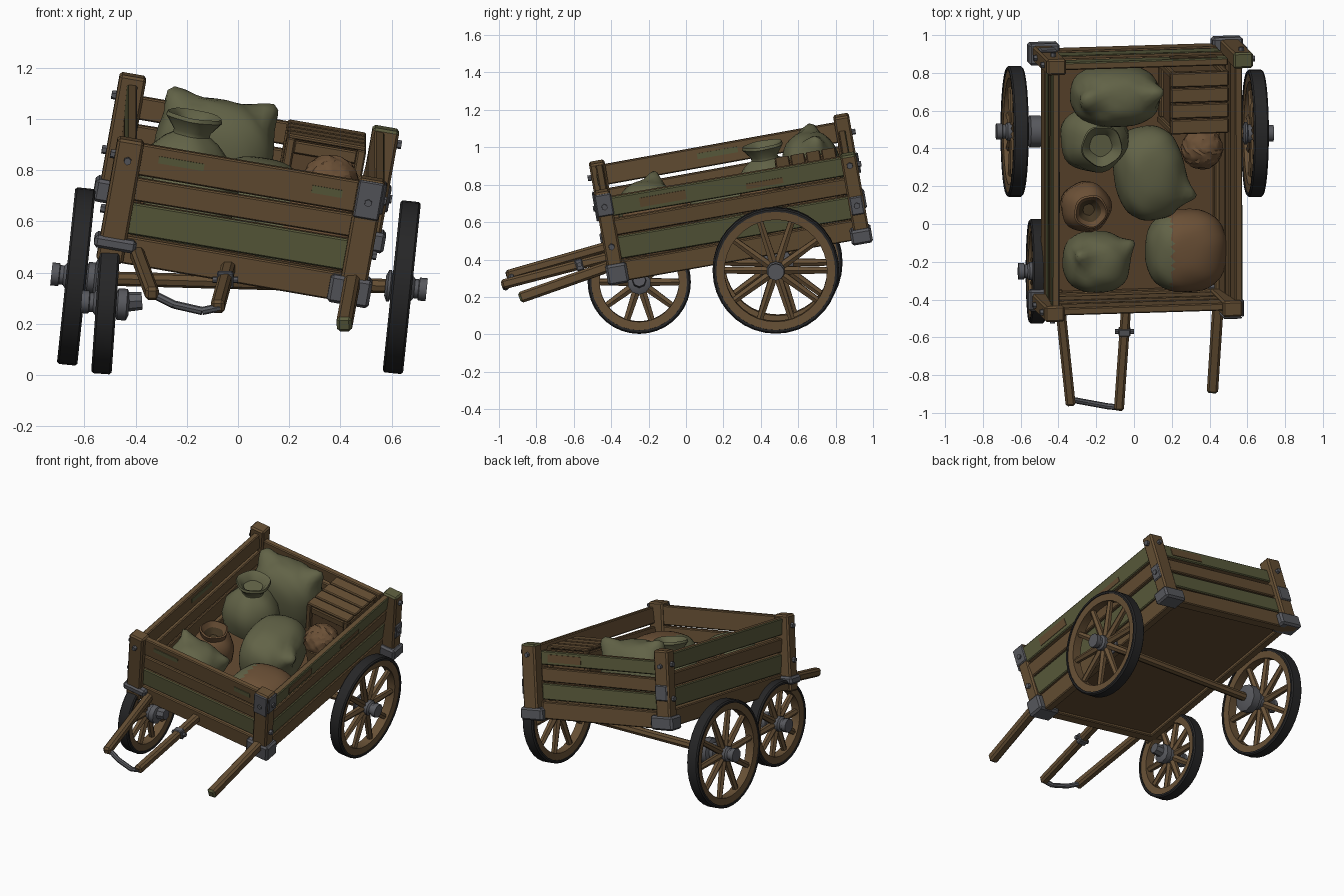
import bpy, bmesh, math, random
from mathutils import Matrix, Vector

if "Cube" in bpy.data.objects:
    bpy.data.objects.remove(bpy.data.objects["Cube"])
random.seed(4)

def mat(name, r, g, b):
    m = bpy.data.materials.new(name)
    lin = lambda c: ((c / 255 + .055) / 1.055) ** 2.4
    m.diffuse_color = (lin(r), lin(g), lin(b), 1)
    m.use_nodes = True
    m.node_tree.nodes["Principled BSDF"].inputs["Base Color"].default_value = m.diffuse_color
    return m

WOOD = mat("brown_wood", 100, 78, 51)
RIMW = mat("wheel_wood", 104, 81, 54)
DARK = mat("floor_wood", 93, 70, 46)
GREEN = mat("green_paint", 90, 91, 60)
SACK = mat("green_sack", 98, 99, 71)
BROWN = mat("brown_sack", 107, 80, 54)
METAL = mat("grey_metal", 88, 89, 94)
TIRE = mat("black_tire", 38, 38, 39)
MOUTH = mat("sack_opening", 70, 56, 36)

def finish(name, bm, mats, M=Matrix(), smooth=None):
    bmesh.ops.recalc_face_normals(bm, faces=bm.faces)
    me = bpy.data.meshes.new(name)
    bm.to_mesh(me); bm.free()
    for m in mats:
        me.materials.append(m)
    ob = bpy.data.objects.new(name, me)
    bpy.context.collection.objects.link(ob)
    ob.matrix_world = M
    if smooth:
        bpy.context.view_layer.objects.active = ob
        ob.select_set(True)
        bpy.ops.object.shade_smooth_by_angle(angle=math.radians(smooth))
        ob.select_set(False)
    return ob

def box(name, size, loc, m, M=Matrix(), rot=Matrix(), paint=None, bevel=.006):
    # paint = (outward direction, material) colours only the faces pointing that way
    bm = bmesh.new()
    bmesh.ops.create_cube(bm, size=1)
    bmesh.ops.scale(bm, vec=size, verts=bm.verts)
    if bevel:
        bmesh.ops.bevel(bm, geom=bm.edges[:], offset=bevel, segments=1, affect='EDGES')
    bm.normal_update()
    if paint:
        for f in bm.faces:
            f.material_index = int(f.normal.dot(Vector(paint[0])) > .5)
    return finish(name, bm, [m] + ([paint[1]] if paint else []), M @ Matrix.Translation(loc) @ rot)

def rod(name, a, b, r1, r2, m, sides=8, M=Matrix()):
    a, b = Vector(a), Vector(b)
    bm = bmesh.new()
    bmesh.ops.create_cone(bm, cap_ends=True, segments=sides, radius1=r1, radius2=r2, depth=(b - a).length)
    R = (b - a).to_track_quat('Z', 'Y').to_matrix().to_4x4()
    return finish(name, bm, [m], M @ Matrix.Translation((a + b) / 2) @ R, 40)

def lathe(name, prof, m, M, n=32, wob=0, closed=False, mouth=None):
    # revolve (radius, height) points around local z; the last segments may take a second colour
    bm = bmesh.new()
    rings = [[bm.verts.new((r * (1 + wob * math.sin(5 * t + 9 * z)) * math.cos(t),
                            r * (1 + wob * math.sin(5 * t + 9 * z)) * math.sin(t), z))
              for t in (2 * math.pi * i / n for i in range(n))] for r, z in prof]
    for k in range(len(rings) - (0 if closed else 1)):
        p, q = rings[k], rings[(k + 1) % len(rings)]
        for i in range(n):
            f = bm.faces.new((p[i], p[(i + 1) % n], q[(i + 1) % n], q[i]))
            f.material_index = int(mouth is not None and k >= mouth)
    if not closed:
        bm.faces.new(rings[0])
        bm.faces.new(rings[-1]).material_index = int(mouth is not None)
    return finish(name, bm, [m, MOUTH], M, 40)

# tilted cart body frame: origin at the centre of its underside
ROT = Matrix.Rotation(math.radians(10), 4, 'X') @ Matrix.Rotation(math.radians(10), 4, 'Y')
B = Matrix.Translation((-.03, .275, .48)) @ ROT

# floor and bottom frame
box("floor", (.94, 1.30, .03), (.01, 0, .035), DARK, B)
for s in (-1, 1):
    box("side_sill", (.06, 1.30, .11), (.475 if s > 0 else -.44, 0, .055), WOOD, B)
    box("end_sill", (.92, .06, .11), (0, s * .65, .055), WOOD, B)

# side slats: (bottom, top, outer colour); the long sides flare outwards
panels = {
    "front": [(.12, .245, GREEN), (.255, .345, WOOD), (.355, .48, WOOD)],
    "back": [(.12, .225, GREEN), (.235, .325, WOOD), (.345, .435, GREEN)],
    "left": [(.12, .245, GREEN), (.255, .345, WOOD), (.365, .475, GREEN)],
    "right": [(.12, .245, GREEN), (.255, .345, WOOD), (.36, .465, GREEN)]}
out = {"front": (0, -1, 0), "back": (0, 1, 0), "left": (-1, 0, 0), "right": (1, 0, 0)}
def flare(sx, z):
    return .475 + .08 * z if sx > 0 else -.435 - .08 * z
for side, slats in panels.items():
    o = Vector(out[side])
    for z0, z1, c in slats:
        z = (z0 + z1) / 2
        size = (.04, 1.28, z1 - z0) if o.x else (.92, .04, z1 - z0)
        loc = (flare(o.x, z), 0, z) if o.x else (0, o.y * .655, z)
        tilt = Matrix.Rotation(math.radians(random.uniform(-.5, .5)), 4, 'X' if o.x else 'Y')
        box(side + "_slat", size, loc, WOOD, B, Matrix.Rotation(.08 * o.x, 4, 'Y') @ tilt, (o, c))

# worn paint patches
for x, z, w, h in ((-.27, .43, .18, .028), (.31, .42, .12, .03)):
    box("paint_patch", (w, .008, h), (x, -.675, z), GREEN, B, bevel=0)
FL = Matrix.Rotation(.08, 4, 'Y')
for y, z, w, h in ((-.35, .41, .25, .05), (.2, .395, .2, .03)):
    box("bare_wood_patch", (.008, w, h), (flare(1, z) + .02, y, z), WOOD, B, FL, bevel=0)
box("inner_paint_patch", (.008, .22, .03), (flare(-1, .43) + .02, -.02, .43), GREEN, B, FL.inverted(), bevel=0)
box("back_bare_patch", (.25, .008, .05), (.28, .675, .39), WOOD, B, bevel=0)

# corner posts, brackets and bolts: (x side, y side, post top, x offset, bracket height, bracket z)
for sx, sy, top, dx, bh, bz in ((-1, -1, .49, -.005, .05, .075), (1, -1, .50, 0, .11, .05),
                                (-1, 1, .51, 0, .09, .045), (1, 1, .475, .06, .08, .03)):
    x, y = sx * .475 + dx, sy * .665
    box("corner_post", (.105, .085, top), (x, y, top / 2), WOOD, B,
        paint=((0, 0, 1), GREEN) if dx > 0 else None, bevel=.01)
    box("corner_bracket", (.165, .115, bh), (x - sx * .01, y - sy * .005, bz), METAL, B, bevel=.012)
    for z in (.2, .42):
        rod("side_bolt", (x, y, z), (x + sx * .07, y, z), .02, .017, METAL, 6, B)
    rod("end_bolt", (x, y, .41), (x, y + sy * .062, .41), .018, .015, METAL, 6, B)
box("post_plate", (.1, .014, .15), (.475, -.712, .42), METAL, B)
box("post_plate_side", (.014, .09, .12), (.53, -.665, .43), METAL, B)
box("post_plate_back", (.09, .014, .1), (-.475, .712, .24), METAL, B)
box("post_strap", (.014, .07, .1), (.59, .665, .2), METAL, B)

# pulling shafts with a cross handle
def shaft(name, a, b, m, t=.053, paint=None):
    a, b = Vector(a), Vector(b)
    R = (b - a).to_track_quat('Z', 'Y').to_matrix().to_4x4()
    box(name, (t, t, (b - a).length), (a + b) / 2, m, rot=R, paint=paint, bevel=.012)
shaft("left_shaft", (-.40, -.35, .49), (-.335, -.96, .315), WOOD)
shaft("middle_shaft", (-.035, -.35, .43), (-.08, -.985, .265), WOOD)
shaft("right_shaft", (.45, -.35, .385), (.415, -.89, .195), WOOD, .06, ((0, 0, 1), GREEN))
pts = [(-.33, -.93, .315), (-.25, -.945, .275), (-.14, -.965, .25), (-.07, -.972, .265)]
for a, b in zip(pts, pts[1:]):
    rod("cross_handle", a, b, .016, .016, METAL)
box("shaft_cuff", (.064, .04, .064), (-.05, -.57, .372), METAL, rot=Matrix.Rotation(.26, 4, 'X'))
rod("shaft_bolt", (-.1, -.57, .372), (.0, -.57, .372), .013, .013, METAL)

# wheels: local z is the axle, pointing outwards
def wheel(name, c, R, s, tilt, inner):
    M = Matrix.Translation(c) @ Matrix.Rotation(math.radians(tilt), 4, 'Y') @ Matrix.Rotation(s * math.pi / 2, 4, 'Y')
    h, t = .04, R - .02
    lathe(name + "_tire", [(R, -h + .008), (R, h - .008), (R - .008, h), (t, h), (t, -h), (R - .008, -h)],
          TIRE, M, 36, closed=True)
    lathe(name + "_rim", [(t, -.034), (t, .034), (t - .044, .03), (t - .044, -.03)], RIMW, M, 36, closed=True)
    for i in range(10):
        a = 2 * math.pi * (i + .5) / 10
        d = Vector((math.cos(a), math.sin(a), 0))
        rod(name + "_spoke", d * .03, d * (t - .035), .025, .019, RIMW, 6, M)
    lathe(name + "_hub", [(.04, -inner), (.062, -inner + .01), (.062, -.045), (.05, -.04), (.05, .04), (.038, .05),
                          (.038, .065), (.045, .068), (.045, .098)], METAL, M, 10)
    return M
w1 = wheel("back_left_wheel", (-.632, .49, .385), .347, -1, 6, .1)
w2 = wheel("back_right_wheel", (.64, .48, .343), .338, 1, 6, .065)
w3 = wheel("front_left_wheel", (-.515, -.25, .28), .276, -1, 4, .09)
lathe("back_left_collar", [(.06, -.145), (.088, -.135), (.088, -.08), (.06, -.07)], METAL, w1, 10)
rod("back_axle", (-.56, .49, .378), (.60, .48, .347), .028, .028, WOOD, 8)
rod("front_axle_stub", (-.45, -.25, .285), (-.375, -.25, .29), .04, .035, METAL, 8)

# sacks: rounded cushions with pulled-out corner ears and soft folds
def sack(name, c, r, ears=(), m=SACK, yaw=0, split=None):
    bm = bmesh.new()
    bmesh.ops.create_icosphere(bm, subdivisions=4, radius=1)
    for v in bm.verts:
        p = v.co.copy()
        q = Vector([math.copysign(abs(k) ** .8, k) for k in p])
        for e in ears:
            d = Vector(e).normalized()
            k = max(0, p.dot(d))
            q += d * (.35 * k ** 30 + .03 * k ** 6 * math.sin(14 * p.x + 11 * p.y))
        q *= 1 + .012 * math.sin(6 * p.x + 5 * p.z) * math.sin(7 * p.y)
        v.co = Vector((q.x * r[0], q.y * r[1], max(q.z, -.85) * r[2]))
    if split is not None:
        for f in bm.faces:
            f.material_index = int(f.calc_center_median().x < split)
    M = Matrix.Translation(c) @ ROT @ Matrix.Rotation(math.radians(yaw), 4, 'Z')
    finish(name, bm, [m, SACK], M, 50)

sack("back_sack", (-.1, .68, .85), (.235, .16, .23), ((-.75, .1, .9), (.7, .2, .8)))
sack("middle_sack", (.08, .27, .655), (.185, .25, .19), ((.8, -.35, .35),), yaw=8)
sack("front_left_sack", (-.2, -.2, .63), (.175, .16, .19), ((-.5, .3, .8), (.8, .5, .3)))
sack("front_right_sack", (.275, -.14, .54), (.215, .22, .18), (), BROWN, split=-.1)

# tied sack and small open sack
lathe("tied_sack", [(.10, 0), (.165, .04), (.183, .13), (.165, .22), (.11, .28), (.072, .305), (.072, .32),
                    (.11, .37), (.105, .385), (.08, .37), (.06, .34)], SACK,
      Matrix.Translation((-.235, .475, .645)) @ ROT, wob=.035)
lathe("small_open_sack", [(.08, 0), (.125, .05), (.135, .13), (.11, .20), (.08, .225), (.09, .265), (.08, .27),
                          (.06, .235), (.03, .2)], BROWN,
      Matrix.Translation((-.275, .11, .54)) @ ROT, wob=.03, mouth=7)

# round bundle of produce beside the crate
bm = bmesh.new()
bmesh.ops.create_icosphere(bm, subdivisions=4, radius=.11)
for v in bm.verts:
    p = v.co * 9
    v.co *= 1 + .05 * math.sin(9 * p.x + 3 * math.sin(6 * p.y)) * math.sin(9 * p.z + 5 * p.y)
finish("produce_bundle", bm, [BROWN], Matrix.Translation((.36, .4, .75)) @ ROT, 25)
rod("produce_basket", (.03, 0, 0), (.0, 0, .2), .09, .1, WOOD, 16,
    Matrix.Translation((.33, .42, .53)) @ ROT)

# slatted crate in the back right corner
K = B @ Matrix.Translation((.305, .44, .05))
box("crate_core", (.27, .29, .36), (0, 0, .19), DARK, K)
for sx in (-1, 1):
    for sy in (-1, 1):
        box("crate_corner", (.035, .035, .39), (sx * .14, sy * .15, .195), WOOD, K)
for s in (-1, 1):
    for z in (.03, .355):
        box("crate_end_rail", (.25, .025, .05), (0, s * .15, z), WOOD, K)
        box("crate_side_rail", (.025, .27, .05), (s * .14, 0, z), WOOD, K)
for i in range(4):
    box("crate_lid_slat", (.31, .078, .02), (0, -.126 + i * .084, .395), WOOD, K)
